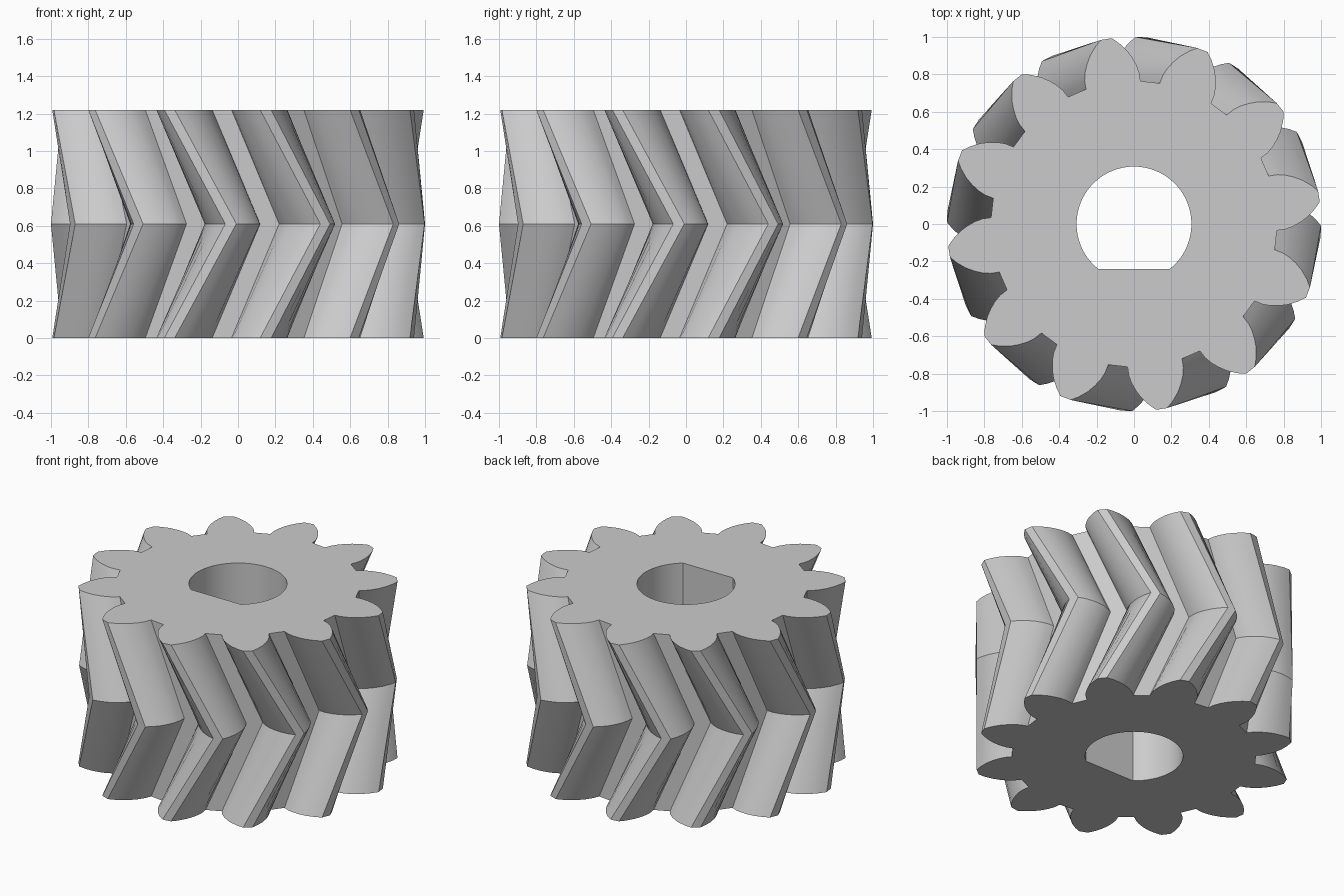
import bpy, bmesh
from math import radians, sin, cos, sqrt, atan2, pi

cube = bpy.data.objects.get("Cube")
if cube:
    bpy.data.objects.remove(cube, do_unlink=True)

TEETH = 12
HEIGHT = 1.22
TOP_ANGLE, MID_ANGLE = 8.5, 27.8      # tooth direction at the ends and at mid height
BORE_R, BORE_FLAT = 0.307, -0.24
# One tooth flank, root to tip: radius and half angle in degrees
FLANK = [(0.765, 11.1), (0.81, 10.5), (0.85, 9.4), (0.89, 7.9),
         (0.93, 6.1), (0.97, 3.8), (1.0, 1.7)]


def gear_outline(turn):
    pts = []
    for k in range(TEETH):
        centre = turn + 360 / TEETH * k
        tooth = [(r, -a) for r, a in FLANK] + [(r, a) for r, a in reversed(FLANK)]
        for r, a in tooth:
            t = radians(centre + a)
            pts.append((r * cos(t), r * sin(t)))
    return pts


def bore_outline(steps=64):
    # Arc from one end of the flat round to the other; the closing edge is the flat
    start = atan2(BORE_FLAT, sqrt(BORE_R ** 2 - BORE_FLAT ** 2))
    sweep = pi - 2 * start
    return [(BORE_R * cos(start + sweep * i / steps),
             BORE_R * sin(start + sweep * i / steps)) for i in range(steps + 1)]


def ring(bm, pts, z):
    return [bm.verts.new((x, y, z)) for x, y in pts]


def bridge(bm, low, high):
    n = len(low)
    for i in range(n):
        j = (i + 1) % n
        bm.faces.new((low[i], low[j], high[j], high[i]))


def cap(bm, *rings):
    edges = [bm.edges.get((r[i - 1], r[i])) for r in rings for i in range(len(r))]
    bmesh.ops.triangle_fill(bm, edges=edges, use_beauty=True)


# Herringbone gear body: three outlines joined by straight twisted walls
bm = bmesh.new()
bottom = ring(bm, gear_outline(TOP_ANGLE), 0)
middle = ring(bm, gear_outline(MID_ANGLE), HEIGHT / 2)
top = ring(bm, gear_outline(TOP_ANGLE), HEIGHT)
bridge(bm, bottom, middle)
bridge(bm, middle, top)

# Shaft bore with one flat side
bore_low = ring(bm, bore_outline(), 0)
bore_high = ring(bm, bore_outline(), HEIGHT)
bridge(bm, bore_low, bore_high)

# End faces around the bore
cap(bm, bottom, bore_low)
cap(bm, top, bore_high)
bmesh.ops.recalc_face_normals(bm, faces=bm.faces[:])

mesh = bpy.data.meshes.new("herringbone_gear")
bm.to_mesh(mesh)
bm.free()
gear = bpy.data.objects.new("herringbone_gear", mesh)
bpy.context.collection.objects.link(gear)

# Plain grey
grey = bpy.data.materials.new("plain_grey")
grey.use_nodes = True
colour = (0.6, 0.6, 0.6, 1)
grey.diffuse_color = colour
grey.node_tree.nodes["Principled BSDF"].inputs["Base Color"].default_value = colour
mesh.materials.append(grey)

bpy.ops.object.select_all(action="DESELECT")
gear.select_set(True)
bpy.context.view_layer.objects.active = gear
bpy.ops.object.shade_smooth_by_angle(angle=radians(25))
